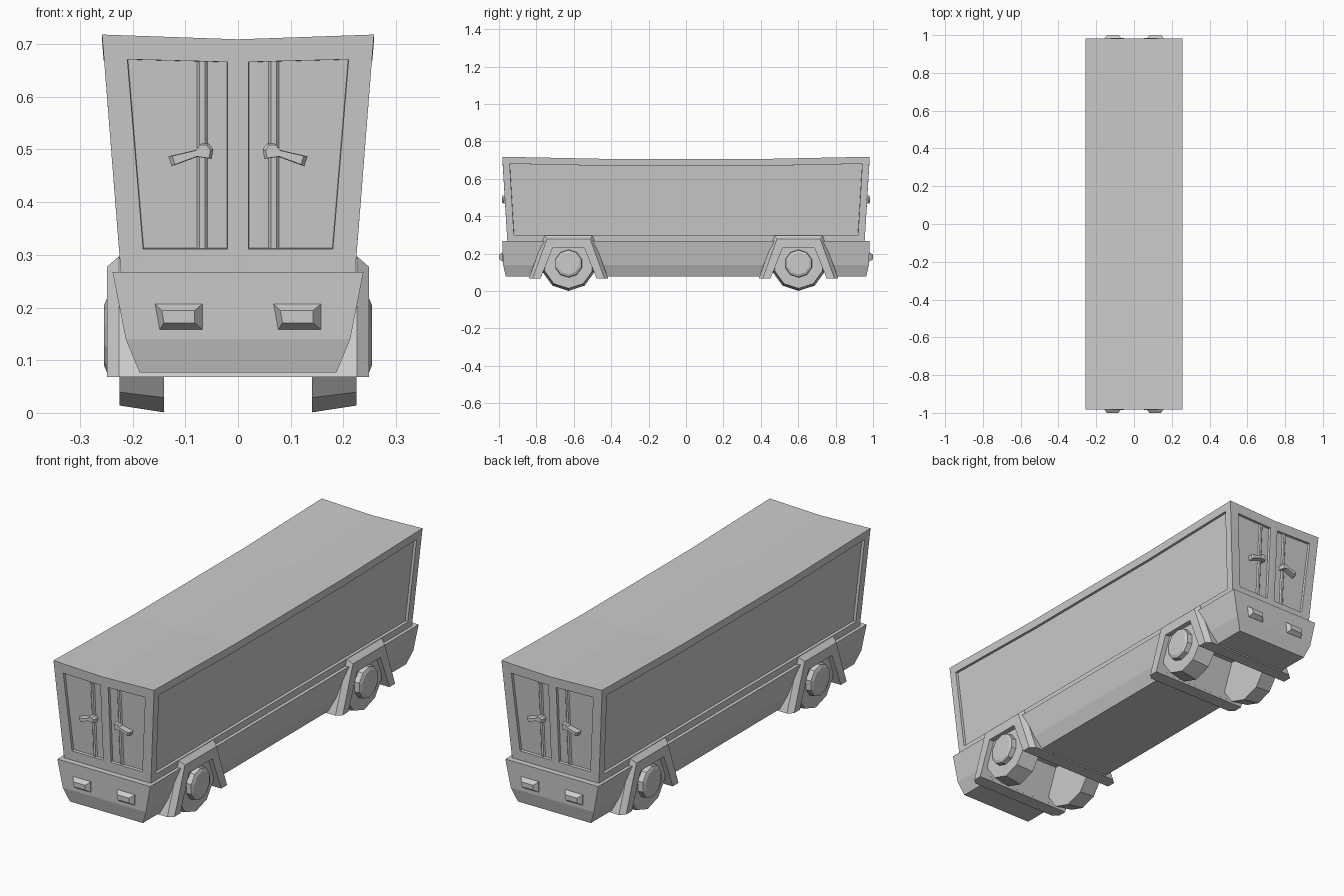
import bpy, bmesh, math

if "Cube" in bpy.data.objects:
    bpy.data.objects.remove(bpy.data.objects["Cube"])


def finish(bm, name):
    bmesh.ops.recalc_face_normals(bm, faces=bm.faces[:])
    me = bpy.data.meshes.new(name)
    bm.to_mesh(me)
    bm.free()
    ob = bpy.data.objects.new(name, me)
    bpy.context.collection.objects.link(ob)
    return ob


def loft(name, rings):
    """Capped skin through rings with equal point counts."""
    bm = bmesh.new()
    rs = [[bm.verts.new(p) for p in r] for r in rings]
    n = len(rs[0])
    for a, b in zip(rs, rs[1:]):
        for i in range(n):
            k = (i + 1) % n
            bm.faces.new((a[i], a[k], b[k], b[i]))
    bm.faces.new(rs[0])
    bm.faces.new(rs[-1])
    return finish(bm, name)


def rect(w, d, z):
    return [(-w, -d, z), (w, -d, z), (w, d, z), (-w, d, z)]


def wall_y(z):
    return 0.955 + (z - 0.27) / 0.448 * 0.027


# Cargo body: flared box, sagging roof, recessed sides and doors
bm = bmesh.new()
XS, YS = (-1, 0, 1), (-0.982, -0.4, 0.4, 0.982)
top, bot = {}, {}
for i, x in enumerate(XS):
    for j, y in enumerate(YS):
        z = 0.718 - (0.009 if x == 0 else 0) - (0.012 if j in (1, 2) else 0)
        top[i, j] = bm.verts.new((x * 0.258, y, z))
        bot[i, j] = bm.verts.new((x * 0.222, y * 0.955 / 0.982, 0.262))
for i in range(2):
    for j in range(3):
        for g in (top, bot):
            bm.faces.new((g[i, j], g[i + 1, j], g[i + 1, j + 1], g[i, j + 1]))
sides, doors = {0: [], 2: []}, []
for i in sides:
    for j in range(3):
        sides[i].append(bm.faces.new((bot[i, j], bot[i, j + 1], top[i, j + 1], top[i, j])))
for j in (0, 3):
    for i in range(2):
        doors.append(bm.faces.new((bot[i, j], bot[i + 1, j], top[i + 1, j], top[i, j])))
bmesh.ops.recalc_face_normals(bm, faces=bm.faces[:])
for fs in sides.values():
    bmesh.ops.inset_region(bm, faces=fs, thickness=0.037, use_even_offset=True)
    bmesh.ops.inset_region(bm, faces=fs, thickness=0.001, depth=-0.012, use_even_offset=True)
bmesh.ops.inset_individual(bm, faces=doors, thickness=0.02, use_even_offset=True)
for f in doors:
    for v in f.verts:
        up, outer = v.co.z > 0.5, abs(v.co.x) > 0.1
        z = (0.671 if outer else 0.666) if up else 0.311
        x = (0.21 if up else 0.18) if outer else 0.02
        v.co = (math.copysign(x, v.co.x), math.copysign(wall_y(z), v.co.y), z)
bmesh.ops.inset_individual(bm, faces=doors, thickness=0.001, depth=-0.012, use_even_offset=True)
finish(bm, "cargo_body")

# Chassis tub with tapered lower edge
chassis = loft("chassis", [rect(0.187, 0.963, 0.077), rect(0.213, 0.978, 0.14),
                           rect(0.238, 0.982, 0.267)])

HANDLE = [(0.132, 0.487), (0.126, 0.468), (0.077, 0.486), (0.05, 0.482),
          (0.047, 0.5), (0.055, 0.511), (0.07, 0.511), (0.08, 0.499)]


def arch(y0, x, inset):
    o, t = inset, 0.297 - inset
    p = [(-0.212 + o, 0.068), (-0.128 + o * 0.6, t), (0.128 - o * 0.6, t), (0.212 - o, 0.068),
         (0.15, 0.068), (0.085, 0.23), (-0.085, 0.23), (-0.15, 0.068)]
    return [(x, y0 + a, z) for a, z in p]


def disc(x, y, r, n=10):
    return [(x, y + r * math.sin(2 * math.pi * k / n), 0.147 - r * math.cos(2 * math.pi * k / n))
            for k in range(n)]


for end, y0 in (("front", -0.628), ("rear", 0.602)):
    # Wheel well cut out of the chassis
    well = [(-0.165, 0.03), (-0.085, 0.23), (0.085, 0.23), (0.165, 0.03)]
    cutter = loft("well_cutter", [[(x, y0 + a, z) for a, z in well] for x in (-0.4, 0.4)])
    mod = chassis.modifiers.new("well", "BOOLEAN")
    mod.operation, mod.solver, mod.object = "DIFFERENCE", "EXACT", cutter
    bpy.context.view_layer.objects.active = chassis
    bpy.ops.object.modifier_apply(modifier=mod.name)
    bpy.data.objects.remove(cutter)
    # Full-width fender with chamfered outer rims
    loft(end + "_fender", [arch(y0, -0.249, 0.02), arch(y0, -0.226, 0),
                           arch(y0, 0.226, 0), arch(y0, 0.249, 0.02)])
    for s, side in ((-1, "left"), (1, "right")):
        # Wheels and hubs
        loft(f"{end}_{side}_wheel", [disc(s * 0.14, y0, 0.146), disc(s * 0.225, y0, 0.133)])
        loft(f"{end}_{side}_hub", [disc(s * 0.22, y0, 0.075), disc(s * 0.248, y0, 0.072),
                                   disc(s * 0.254, y0, 0.058)])

for e, end in ((-1, "front"), (1, "rear")):
    for s, side in ((-1, "left"), (1, "right")):
        # Door rods
        def rod_ring(z):
            y = wall_y(z) - 0.012
            return [(s * 0.068 + 0.01 * math.cos(k * math.pi / 3),
                     e * (y + 0.006 * math.sin(k * math.pi / 3)), z) for k in range(6)]
        loft(f"{end}_{side}_door_rod", [rod_ring(0.311), rod_ring(0.667)])

        # Door handles, narrower at the outer face
        def handle_ring(y, k):
            return [(s * (0.084 + (x - 0.084) * k), e * y, 0.491 + (z - 0.491) * k)
                    for x, z in HANDLE]
        loft(f"{end}_{side}_door_handle", [handle_ring(0.95, 1), handle_ring(0.976, 1),
                                           handle_ring(0.984, 0.85)])
        # Lamps
        c = s * 0.1125
        base = [(-0.045, 0.207), (0.045, 0.207), (0.045, 0.158), (-0.036, 0.158)]
        face = [(-0.032, 0.194), (0.03, 0.194), (0.03, 0.171), (-0.028, 0.171)]
        loft(f"{end}_{side}_lamp", [[(-e * (c + x), e * y, z) for x, z in pts]
                                    for pts, y in ((base, 0.97), (base, 0.981), (face, 1.0))])
